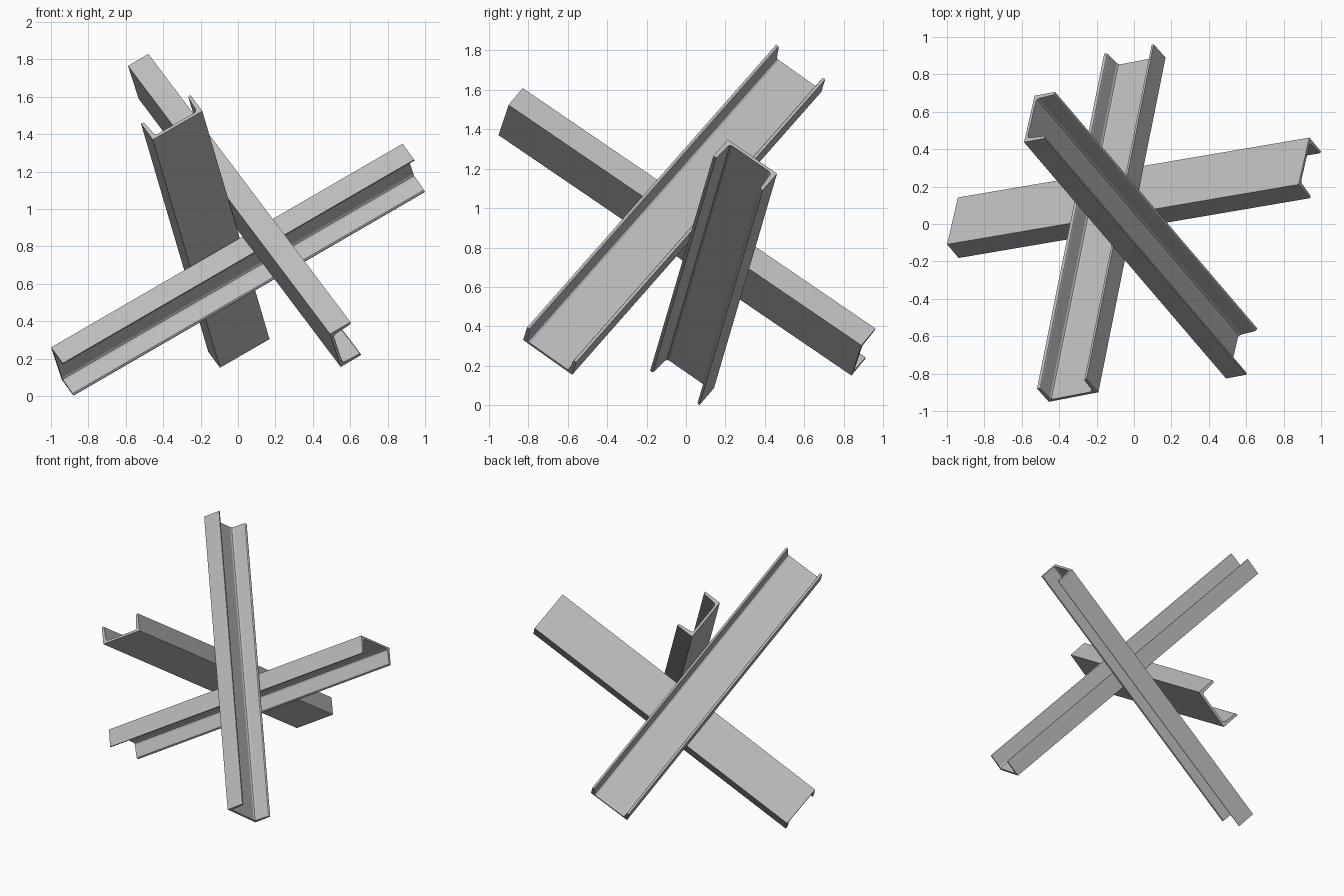
import bpy
import bmesh
from mathutils import Matrix, Vector

cube = bpy.data.objects.get("Cube")
if cube:
    bpy.data.objects.remove(cube, do_unlink=True)

LENGTH, WIDTH, DEPTH = 2.195, 0.31, 0.128
WEB, FLANGE, TIP = 0.016, 0.024, 0.018

# One plain steel colour
steel = bpy.data.materials.new("steel grey")
steel.use_nodes = True
grey = (0.5, 0.5, 0.5, 1)
steel.diffuse_color = grey
steel.node_tree.nodes["Principled BSDF"].inputs["Base Color"].default_value = grey


def channel_profile():
    """Half of a rolled channel section with tapered flange, mirrored across its middle."""
    h = WIDTH / 2
    half = [
        (h, 0),
        (h, DEPTH),
        (h - TIP * 0.5, DEPTH),
        (h - TIP * 0.85, DEPTH - 0.004),
        (h - TIP, DEPTH - 0.011),
        (h - FLANGE, WEB + 0.016),
        (h - FLANGE - 0.005, WEB + 0.005),
        (h - FLANGE - 0.016, WEB),
    ]
    return half + [(-u, v) for u, v in reversed(half)]


def add_beam(name, centre, web_dir, flange_dir):
    """Extrude the section along the axis square to the web and flange directions."""
    bm = bmesh.new()
    ring = [bm.verts.new((u, v - DEPTH / 2, -LENGTH / 2)) for u, v in channel_profile()]
    face = bm.faces.new(ring)
    extruded = bmesh.ops.extrude_face_region(bm, geom=[face], use_keep_orig=True)
    tops = [g for g in extruded["geom"] if isinstance(g, bmesh.types.BMVert)]
    bmesh.ops.translate(bm, verts=tops, vec=(0, 0, LENGTH))
    bmesh.ops.recalc_face_normals(bm, faces=bm.faces)
    mesh = bpy.data.meshes.new(name)
    bm.to_mesh(mesh)
    bm.free()
    mesh.materials.append(steel)

    w = Vector(web_dir).normalized()
    f = Vector(flange_dir)
    f = (f - w * f.dot(w)).normalized()
    turn = Matrix((w, f, w.cross(f))).transposed().to_4x4()
    beam = bpy.data.objects.new(name, mesh)
    beam.matrix_world = Matrix.Translation(centre) @ turn
    bpy.context.collection.objects.link(beam)


# Three crossed beams: centre, direction across the web, direction the flanges point
add_beam("crosswise_beam", (0, 0.14, 0.675), (0.06, 0.26, -0.18), (0.06, -0.07, -0.083))
add_beam("tall_beam", (0.035, -0.06, 0.992), (0.055, 0.24, -0.17), (0.108, 0.022, 0.062))
add_beam("lengthwise_beam", (-0.175, 0.005, 0.88), (0.26, 0.05, 0.15), (-0.065, 0.073, 0.088))
